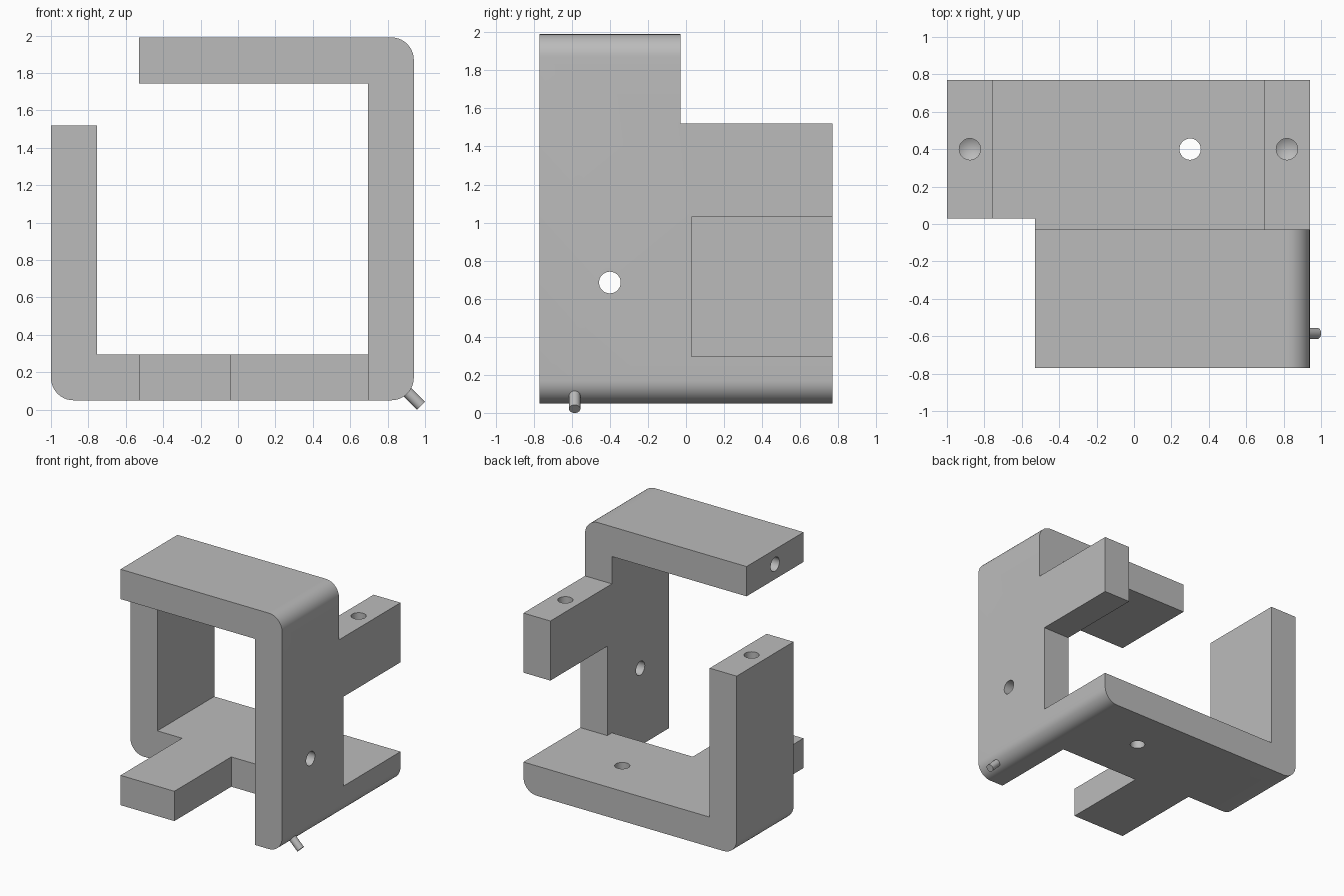
import bpy, bmesh, math
from mathutils import Vector

cube = bpy.data.objects.get("Cube")
if cube:
    bpy.data.objects.remove(cube, do_unlink=True)

grey = bpy.data.materials.new("plain grey")
grey.use_nodes = True
colour = (0.5, 0.5, 0.5, 1)
grey.diffuse_color = colour
grey.node_tree.nodes["Principled BSDF"].inputs["Base Color"].default_value = colour

L, R, T = -1.0, 0.94, 0.245        # outer sides and wall thickness
BOTTOM, TOP, SHELF = 0.05, 1.99, 1.52
FRONT, BACK, GAP = -0.77, 0.77, 0.03
TIP = -0.53                        # free end of the top slab
HOLE = 0.057


def make_object(name, bm):
    bmesh.ops.recalc_face_normals(bm, faces=bm.faces)
    mesh = bpy.data.meshes.new(name)
    bm.to_mesh(mesh)
    bm.free()
    mesh.materials.append(grey)
    obj = bpy.data.objects.new(name, mesh)
    bpy.context.collection.objects.link(obj)
    return obj


def box(name, low, high):
    bm = bmesh.new()
    bmesh.ops.create_cube(bm, size=1)
    for v in bm.verts:
        v.co = [h if c > 0 else l for c, l, h in zip(v.co, low, high)]
    return make_object(name, bm)


def rod(name, start, end, radius, point=0.0):
    """Cylinder from start to end, with an optional conical drill point."""
    start, end = Vector(start), Vector(end)
    axis = (end - start).normalized()
    side = axis.orthogonal().normalized()
    other = axis.cross(side)
    bm = bmesh.new()
    rings = []
    for centre in (start, end):
        rings.append([bm.verts.new(centre + radius * (side * math.cos(a) + other * math.sin(a)))
                      for a in (math.tau * i / 32 for i in range(32))])
    bm.faces.new(rings[0])
    apex = bm.verts.new(end + axis * point) if point else None
    if not point:
        bm.faces.new(rings[1])
    for i in range(32):
        j = (i + 1) % 32
        bm.faces.new((rings[0][i], rings[0][j], rings[1][j], rings[1][i]))
        if point:
            bm.faces.new((rings[1][i], rings[1][j], apex))
    return make_object(name, bm)


def cut(target, cutter):
    cutter.hide_render = True
    mod = target.modifiers.new("cut", "BOOLEAN")
    mod.operation, mod.solver, mod.object = "DIFFERENCE", "EXACT", cutter
    bpy.context.view_layer.objects.active = target
    bpy.ops.object.modifier_apply(modifier=mod.name)
    bpy.data.objects.remove(cutter, do_unlink=True)


def smooth(obj):
    bpy.ops.object.select_all(action="DESELECT")
    obj.select_set(True)
    bpy.context.view_layer.objects.active = obj
    bpy.ops.object.shade_smooth_by_angle(angle=math.radians(30))


# Open frame profile with three rounded outer corners, extruded front to back
outline = [(L, SHELF), (L, BOTTOM), (R, BOTTOM), (R, TOP), (TIP, TOP), (TIP, TOP - T),
           (R - T, TOP - T), (R - T, BOTTOM + T), (L + T, BOTTOM + T), (L + T, SHELF)]
bm = bmesh.new()
face = bm.faces.new([bm.verts.new((x, FRONT, z)) for x, z in outline])
made = bmesh.ops.extrude_face_region(bm, geom=[face])["geom"]
bmesh.ops.translate(bm, vec=(0, BACK - FRONT, 0),
                    verts=[g for g in made if isinstance(g, bmesh.types.BMVert)])
corners = {(L, BOTTOM), (R, BOTTOM), (R, TOP)}
rounded = [e for e in bm.edges
           if abs(e.verts[0].co.y - e.verts[1].co.y) > 1
           and any((e.verts[0].co.xz - Vector(c)).length < 0.01 for c in corners)]
bmesh.ops.bevel(bm, geom=rounded, offset=0.12, segments=10, profile=0.5, affect="EDGES")
frame = make_object("interlocking_frame", bm)

# Cut away the front left, floor notch, rear top and the opening in the right wall
cut(frame, box("front_left_cut", (-2, -2, -1), (TIP, GAP, 1.6)))
cut(frame, box("floor_notch_cut", (-0.04, -2, -1), (R - T, -GAP, 0.5)))
cut(frame, box("rear_top_cut", (-0.65, -GAP, SHELF), (2, 2, 3)))
cut(frame, box("wall_opening_cut", (R - T - 0.1, GAP, BOTTOM + T), (2, 2, 1.03)))

# Through holes in the floor and right wall
cut(frame, rod("floor_hole", (0.3, 0.4, -0.2), (0.3, 0.4, 0.5), HOLE))
cut(frame, rod("wall_hole", (0.5, -0.4, 0.685), (1.2, -0.4, 0.685), HOLE))

# Blind drilled holes in the three free ends
for x in (L + T / 2, R - T / 2):
    cut(frame, rod("end_hole", (x, 0.4, 1.6), (x, 0.4, 1.2), HOLE, 0.034))
mid = TOP - T / 2
cut(frame, rod("top_slab_hole", (-0.65, -0.4, mid), (-0.21, -0.4, mid), HOLE, 0.034))
smooth(frame)

# Small slanted peg on the lower right edge
smooth(rod("corner_peg", (0.88, -0.585, 0.12), (0.979, -0.585, 0.021), 0.03))
